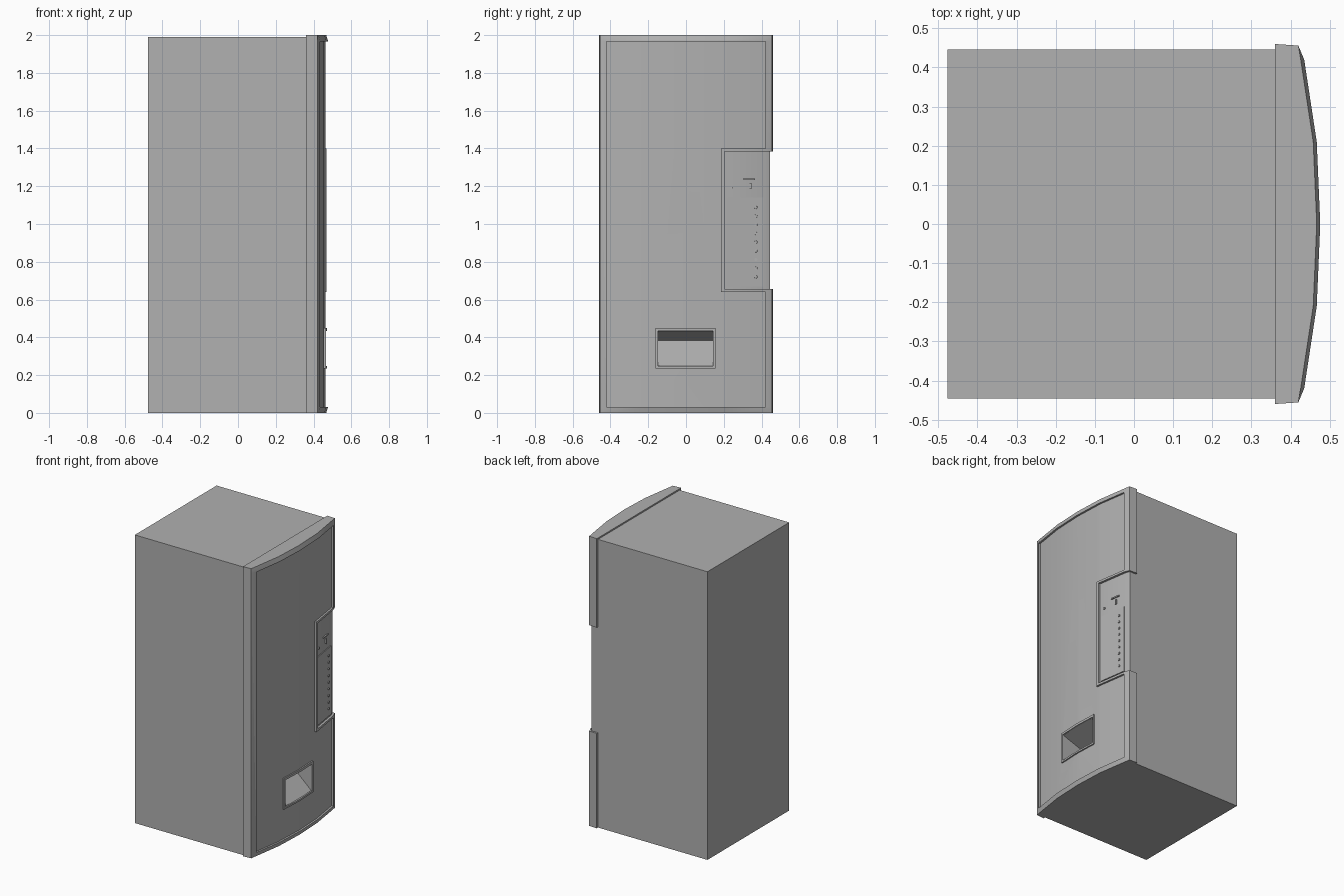
import bpy, bmesh
from math import radians, pi
from mathutils import Matrix

if "Cube" in bpy.data.objects:
    bpy.data.objects.remove(bpy.data.objects["Cube"])

# Bowed front of the door, half plan (y, x)
BOW = [(0.0, 0.476), (0.21, 0.467), (0.42, 0.435), (0.456, 0.42)]


def bow(y):
    y = abs(y)
    for (ya, xa), (yb, xb) in zip(BOW, BOW[1:]):
        if y <= yb:
            return xa + (xb - xa) * (y - ya) / (yb - ya)
    return BOW[-1][1]


def front_line(y0, y1, off):
    breaks = [s * y for y, _ in BOW for s in (-1, 1) if y0 < s * y < y1]
    return [(bow(y) + off, y) for y in sorted({y0, y1, *[b + 0.0 for b in breaks]})]


def finish(name, bm):
    bmesh.ops.recalc_face_normals(bm, faces=bm.faces[:])
    me = bpy.data.meshes.new(name)
    bm.to_mesh(me)
    bm.free()
    ob = bpy.data.objects.new(name, me)
    bpy.context.collection.objects.link(ob)
    return ob


def loft(name, rings):
    """Closed solid through rings of equal point count."""
    bm = bmesh.new()
    vs = [[bm.verts.new(p) for p in r] for r in rings]
    n = len(rings[0])
    for a, b in zip(vs, vs[1:]):
        for i in range(n):
            j = (i + 1) % n
            bm.faces.new((a[i], a[j], b[j], b[i]))
    bm.faces.new(vs[0])
    bm.faces.new(vs[-1])
    return finish(name, bm)


def box(name, x0, x1, y0, y1, z0, z1):
    ring = [(x0, y0), (x1, y0), (x1, y1), (x0, y1)]
    return loft(name, [[(x, y, z) for x, y in ring] for z in (z0, z1)])


def bowed_slab(name, y0, y1, z0, z1, front, back):
    """Slab following the bow, between two offsets from it."""
    ring = front_line(y0, y1, front) + front_line(y0, y1, back)[::-1]
    return loft(name, [[(x, y, z) for x, y in ring] for z in (z0, z1)])


def cut(target, cutter):
    m = target.modifiers.new("cut", 'BOOLEAN')
    m.operation = 'DIFFERENCE'
    m.solver = 'EXACT'
    m.object = cutter
    bpy.context.view_layer.objects.active = target
    bpy.ops.object.modifier_apply(modifier=m.name)


# Cabinet
cabinet = box("cabinet", -0.476, 0.36, -0.446, 0.446, 0, 1.99)

# Door whose bow slopes back slightly at the top and bottom rails
def door_ring(z, off):
    line = [(x + (off if abs(y) < 0.45 else 0), y, z) for x, y in front_line(-0.456, 0.456, 0)]
    return [(0.36, -0.46, z)] + line + [(0.36, 0.46, z)]

door = loft("door", [door_ring(0, -0.009), door_ring(0.028, 0),
                     door_ring(1.972, 0), door_ring(2, -0.009)])

# Recessed door face, control notch and open side of the notch
P = -0.016
cutters = [
    bowed_slab("face_cut", -0.42, 0.186, 0.03, 1.967, 0.1, -0.013),
    bowed_slab("upper_cut", 0.17, 0.42, 1.40, 1.967, 0.1, -0.013),
    bowed_slab("lower_cut", 0.17, 0.42, 0.03, 0.64, 0.1, -0.013),
    bowed_slab("notch_cut", 0.205, 0.45, 0.655, 1.385, 0.1, P),
    box("side_cut", 0.34, 0.6, 0.446, 0.55, 0.655, 1.385),
]
for c in cutters:
    cut(door, c)

# Delivery opening, wedge shaped, running into the cabinet
wedge = [(0.6, 0.245), (0.462, 0.245), (0.31, 0.382), (0.462, 0.435), (0.6, 0.435)]
chute = loft("chute_cut", [[(x, y, z) for x, z in wedge] for y in (-0.15, 0.145)])
cut(door, chute)
cut(cabinet, chute)
for c in cutters + [chute]:
    bpy.data.objects.remove(c)

# Raised rim around the delivery opening
for name, y0, y1, z0, z1 in [("rim_bottom", -0.162, 0.157, 0.235, 0.247),
                             ("rim_top", -0.162, 0.157, 0.434, 0.450),
                             ("rim_left", -0.162, -0.149, 0.247, 0.434),
                             ("rim_right", 0.144, 0.157, 0.247, 0.434)]:
    bowed_slab("delivery_" + name, y0, y1, z0, z1, -0.004, -0.02)

# Control panel: keypad plate, note slot, coin slot, lock
bowed_slab("keypad_plate", 0.217, 0.41, 0.668, 1.14, P + 0.006, P - 0.01)
bowed_slab("note_slot", 0.302, 0.366, 1.233, 1.242, P + 0.008, P - 0.01)
bowed_slab("coin_slot", 0.335, 0.346, 1.184, 1.217, P + 0.008, P - 0.01)


def knob(name, y, z, r, off):
    bm = bmesh.new()
    bmesh.ops.create_cone(bm, cap_ends=True, segments=12, radius1=r, radius2=r * 0.85, depth=0.02,
                          matrix=Matrix.Translation((bow(y) + off, y, z)) @ Matrix.Rotation(pi / 2, 4, 'Y'))
    return finish(name, bm)


knob("lock", 0.242, 1.192, 0.008, P - 0.003)
for i in range(9):
    knob(f"select_button_{i + 1}", 0.37, 0.72 + i * 0.046, 0.009, P + 0.002)

# Dark grey paint on every part
paint = bpy.data.materials.new("dark_grey")
paint.diffuse_color = (0.44, 0.44, 0.44, 1)
paint.use_nodes = True
paint.node_tree.nodes["Principled BSDF"].inputs["Base Color"].default_value = paint.diffuse_color

# Smooth the gentle bow, keep edges sharp
bpy.ops.object.select_all(action='DESELECT')
for ob in bpy.context.scene.objects:
    ob.data.materials.clear()
    ob.data.materials.append(paint)
    ob.select_set(True)
bpy.context.view_layer.objects.active = door
bpy.ops.object.shade_smooth_by_angle(angle=radians(14))
